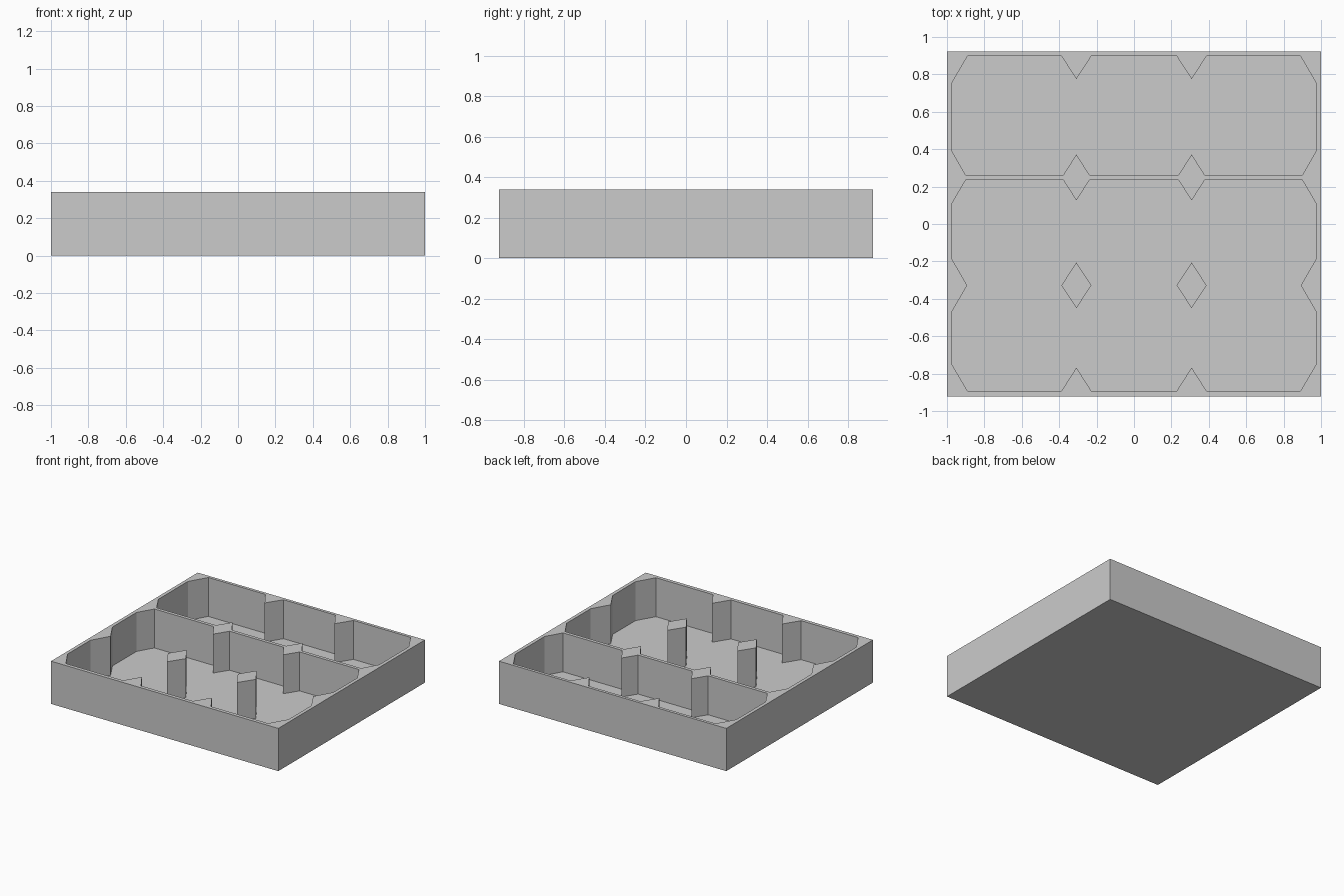
import bpy
import bmesh

if "Cube" in bpy.data.objects:
    bpy.data.objects.remove(bpy.data.objects["Cube"], do_unlink=True)

HEIGHT, FLOOR = 0.34, 0.03
HALF_X, HALF_Y = 1.0, 0.922
INNER_X = 0.972       # inside face of the side walls
POST_X = 0.308        # x of the notches and posts

grey = bpy.data.materials.new("plain_grey")
grey.use_nodes = True
colour = (0.6, 0.6, 0.6, 1)
grey.diffuse_color = colour
grey.node_tree.nodes["Principled BSDF"].inputs["Base Color"].default_value = colour


def prism(name, outline, z0, z1):
    """Extrude a flat outline from z0 up to z1."""
    bm = bmesh.new()
    face = bm.faces.new([bm.verts.new((x, y, z0)) for x, y in outline])
    top = bmesh.ops.extrude_face_region(bm, geom=[face])["geom"]
    moved = [v for v in top if isinstance(v, bmesh.types.BMVert)]
    bmesh.ops.translate(bm, verts=moved, vec=(0, 0, z1 - z0))
    bmesh.ops.recalc_face_normals(bm, faces=bm.faces)
    mesh = bpy.data.meshes.new(name)
    bm.to_mesh(mesh)
    bm.free()
    mesh.materials.append(grey)
    obj = bpy.data.objects.new(name, mesh)
    bpy.context.collection.objects.link(obj)
    return obj


def notch(y, tip, half):
    """Triangular tooth pointing into a pocket from a long wall."""
    return [(POST_X - half, y), (POST_X, tip), (POST_X + half, y)]


def mirrored(right):
    """Close a right-hand half outline by mirroring it in x."""
    return right + [(-x, y) for x, y in reversed(right)]


# Solid tray block
tray = prism("tray", mirrored([(HALF_X, HALF_Y), (HALF_X, -HALF_Y)]), 0, HEIGHT)

# Back pocket: one row of merged hexagonal cells
back = mirrored(
    notch(0.898, 0.775, 0.08)
    + [(0.89, 0.898), (INNER_X, 0.757), (INNER_X, 0.388), (0.90, 0.262)]
    + notch(0.262, 0.372, 0.07)[::-1])

# Front pocket: two rows, with a tooth between them on each side wall
front = mirrored(
    notch(0.235, 0.126, 0.07)
    + [(0.90, 0.235), (INNER_X, 0.112), (INNER_X, -0.19), (0.892, -0.328),
       (INNER_X, -0.466), (INNER_X, -0.753), (0.89, -0.893)]
    + notch(-0.893, -0.768, 0.08)[::-1])

# Cut both pockets down to the floor
for outline in (back, front):
    cutter = prism("pocket_cutter", outline, FLOOR, HEIGHT + 0.1)
    cutter.hide_render = True
    cut = tray.modifiers.new("pocket", "BOOLEAN")
    cut.operation = "DIFFERENCE"
    cut.solver = "EXACT"
    cut.object = cutter
    bpy.context.view_layer.objects.active = tray
    bpy.ops.object.modifier_apply(modifier=cut.name)
    bpy.data.objects.remove(cutter, do_unlink=True)

# Free-standing diamond posts in the front pocket
for side, name in ((1, "left_post"), (-1, "right_post")):
    x, y = side * POST_X, -0.328
    prism(name, [(x - 0.08, y), (x, y - 0.122), (x + 0.08, y), (x, y + 0.122)],
          FLOOR, HEIGHT)
